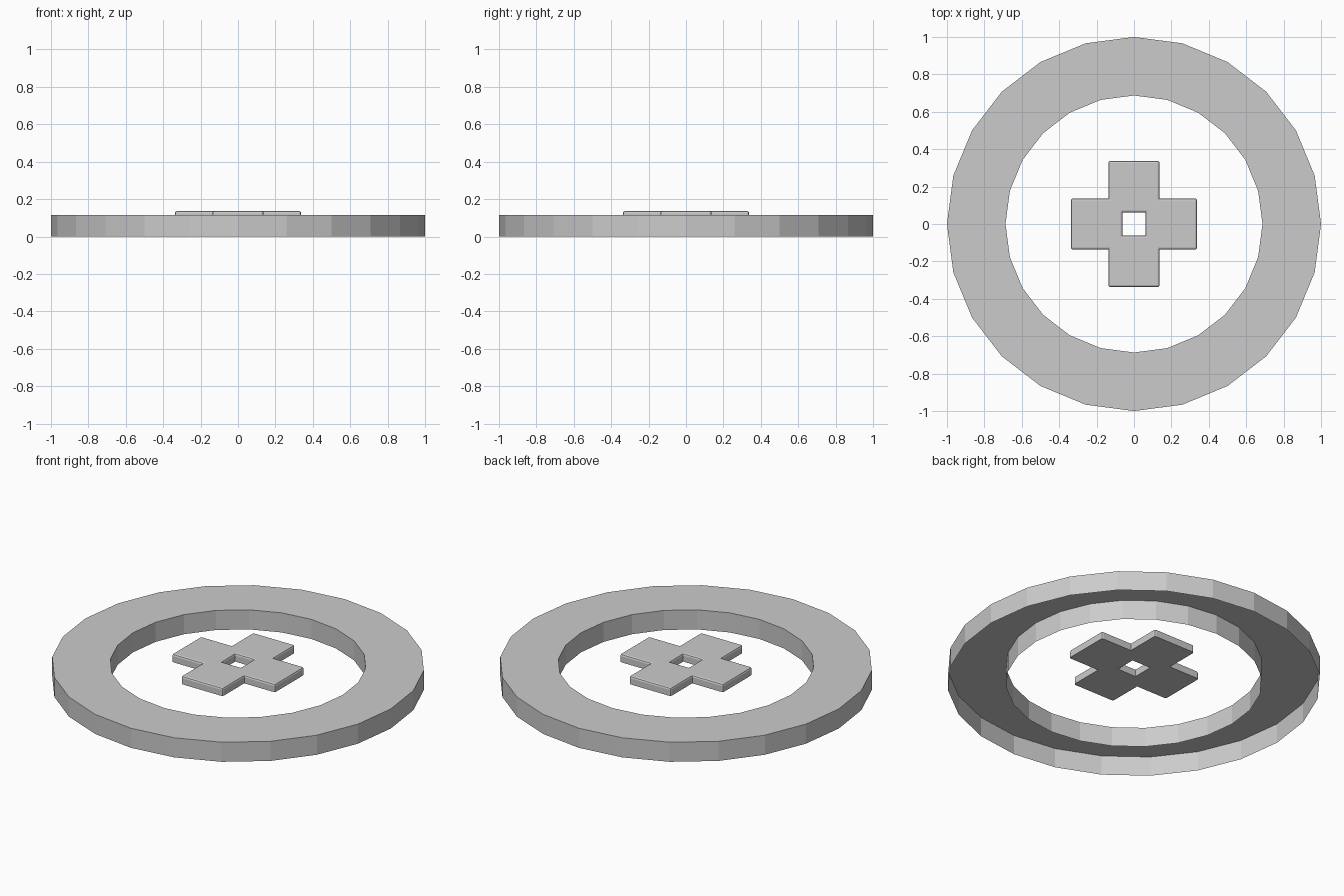
import bpy, bmesh, math

if "Cube" in bpy.data.objects:
    bpy.data.objects.remove(bpy.data.objects["Cube"])

grey = bpy.data.materials.new("light_grey")
grey.diffuse_color = (0.6, 0.6, 0.6, 1)
grey.use_nodes = True
grey.node_tree.nodes["Principled BSDF"].inputs["Base Color"].default_value = grey.diffuse_color


def add_object(name, bm):
    mesh = bpy.data.meshes.new(name)
    bm.to_mesh(mesh)
    bm.free()
    mesh.materials.append(grey)
    obj = bpy.data.objects.new(name, mesh)
    bpy.context.collection.objects.link(obj)
    return obj


# Outer ring: 24 flat sides, open underneath
SIDES, OUTER, INNER, HEIGHT = 24, 1.0, 0.687, 0.116
bm = bmesh.new()
profile = [(OUTER, 0), (OUTER, HEIGHT), (INNER, HEIGHT), (INNER, 0)]
loops = []
for r, z in profile:
    loops.append([bm.verts.new((r * math.cos(2 * math.pi * i / SIDES),
                                r * math.sin(2 * math.pi * i / SIDES), z))
                  for i in range(SIDES)])
for a, b in zip(loops, loops[1:]):
    for i in range(SIDES):
        j = (i + 1) % SIDES
        bm.faces.new((a[i], a[j], b[j], b[i]))
add_object("ring", bm)

# Central plus-shaped plate with a square hole, made from grid cells
ARM, HALF, HOLE = 0.338, 0.137, 0.061
BOTTOM, TOP, BEVEL = 0.089, 0.136, 0.011
ticks = [-ARM, -HALF, -HOLE, HOLE, HALF, ARM]
bm = bmesh.new()
grid = [[bm.verts.new((x, y, BOTTOM)) for y in ticks] for x in ticks]
for i in range(5):
    for j in range(5):
        corner = i in (0, 4) and j in (0, 4)
        if not corner and (i, j) != (2, 2):
            bm.faces.new((grid[i][j], grid[i + 1][j],
                          grid[i + 1][j + 1], grid[i][j + 1]))
bmesh.ops.delete(bm, geom=[v for v in bm.verts if not v.link_faces],
                 context='VERTS')
base = bm.faces[:]
bmesh.ops.solidify
ext = bmesh.ops.extrude_face_region(bm, geom=base, use_keep_orig=True)
for g in ext["geom"]:
    if isinstance(g, bmesh.types.BMVert):
        g.co.z = TOP
bmesh.ops.recalc_face_normals(bm, faces=bm.faces[:])

# Round the top rim and the outer upright corners
edges = []
for e in bm.edges:
    if len(e.link_faces) != 2 or e.calc_face_angle(0) < 1:
        continue
    zs = [v.co.z for v in e.verts]
    top_rim = min(zs) > TOP - 0.001
    upright = abs(zs[0] - zs[1]) > 0.01 and e.is_convex
    if top_rim or upright:
        edges.append(e)
bmesh.ops.bevel(bm, geom=edges, offset=BEVEL, offset_type='OFFSET',
                segments=2, profile=0.5, affect='EDGES', clamp_overlap=True)
add_object("plus_plate", bm)
